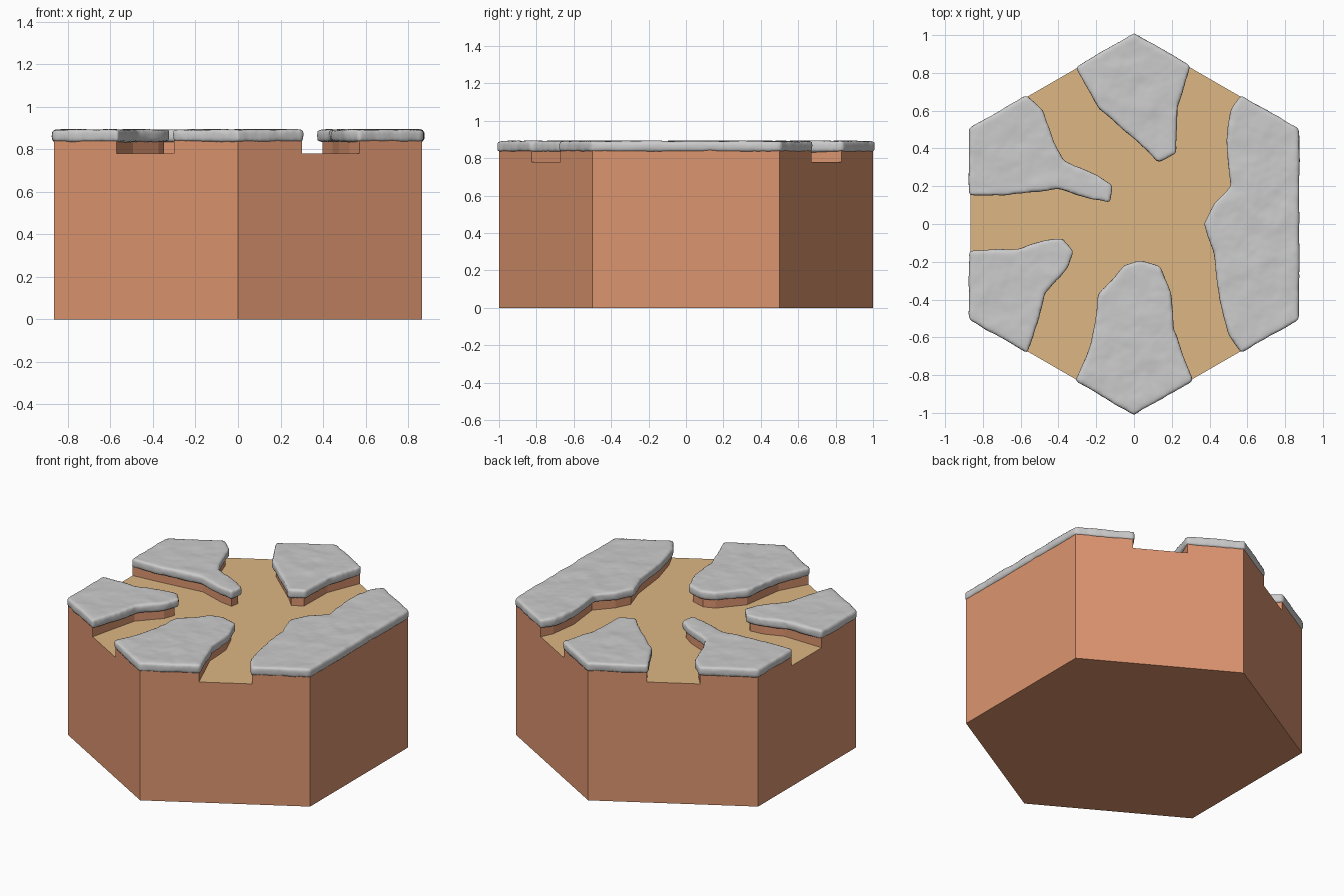
import bpy, bmesh, math
from mathutils import Vector

if "Cube" in bpy.data.objects:
    bpy.data.objects.remove(bpy.data.objects["Cube"])

PATH_Z, BODY_Z, SNOW_Z, SNOW_TOP = 0.78, 0.845, 0.834, 0.892

# Banks counter-clockwise: inner edge beside the path, then the hexagon corners behind it
BANKS = {
    "right": ([(.57, -.67), (.51, -.58), (.46, -.4), (.43, -.15), (.38, 0), (.43, .1),
               (.52, .2), (.495, .42), (.52, .6), (.57, .67)], [(.866, .5), (.866, -.5)]),
    "back": ([(.29, .833), (.22, .62), (.215, .38), (.13, .335), (.07, .4), (-.18, .62),
              (-.3, .827)], [(0, 1)]),
    "back_left": ([(-.57, .67), (-.49, .6), (-.43, .43), (-.38, .33), (-.2, .255), (-.12, .2),
                   (-.135, .125), (-.23, .14), (-.4, .195), (-.7, .16), (-.866, .16)],
                  [(-.866, .5)]),
    "front_left": ([(-.866, -.15), (-.6, -.14), (-.48, -.095), (-.38, -.085), (-.33, -.15),
                    (-.36, -.23), (-.48, -.36), (-.52, -.52), (-.57, -.67)], [(-.866, -.5)]),
    "front": ([(-.3, -.827), (-.22, -.65), (-.18, -.38), (-.05, -.23), (.03, -.2), (.13, -.23),
               (.19, -.37), (.2, -.55), (.3, -.827)], [(0, -1)]),
}


def material(name, rgb):
    m = bpy.data.materials.new(name)
    m.diffuse_color = (*rgb, 1)
    m.use_nodes = True
    m.node_tree.nodes["Principled BSDF"].inputs["Base Color"].default_value = m.diffuse_color
    return m


def prism(name, outline, z0, z1):
    bm = bmesh.new()
    base = bm.faces.new([bm.verts.new((p[0], p[1], z0)) for p in outline])
    ext = bmesh.ops.extrude_face_region(bm, geom=[base], use_keep_orig=True)
    verts = [g for g in ext["geom"] if isinstance(g, bmesh.types.BMVert)]
    bmesh.ops.translate(bm, verts=verts, vec=(0, 0, z1 - z0))
    bmesh.ops.recalc_face_normals(bm, faces=bm.faces)
    me = bpy.data.meshes.new(name)
    bm.to_mesh(me)
    bm.free()
    ob = bpy.data.objects.new(name, me)
    bpy.context.collection.objects.link(ob)
    return ob


def offset(points, d):
    """Move a clockwise closed outline outwards by d."""
    pts = [Vector(p) for p in points]
    out = []
    for i, p in enumerate(pts):
        a = (p - pts[i - 1]).normalized()
        b = (pts[(i + 1) % len(pts)] - p).normalized()
        na, nb = Vector((-a.y, a.x)), Vector((-b.y, b.x))
        n = (na + nb).normalized()
        out.append(p + n * d / max(n.dot(na), 0.6))
    return out


# Hexagonal earth block with the branching path sunk into its top
hexagon = [(math.sin(i * math.pi / 3), math.cos(i * math.pi / 3)) for i in range(6)]
block = prism("earth_block", hexagon, 0, BODY_Z)
path = []
for inner, corners in BANKS.values():
    shrunk = offset(inner + corners, -0.015)[1:len(inner) - 1]
    start, end = Vector(inner[0]), Vector(inner[-1])
    path += [start * 1.1, start] + shrunk + [end, end * 1.1]
cutter = prism("path_cutter", path, PATH_Z, 1.0)
cutter.hide_render = True
cut = block.modifiers.new("path", 'BOOLEAN')
cut.operation, cut.solver, cut.object = 'DIFFERENCE', 'EXACT', cutter
bpy.context.view_layer.update()
dg = bpy.context.evaluated_depsgraph_get()
carved = bpy.data.meshes.new_from_object(block.evaluated_get(dg))
block.modifiers.clear()
block.data = carved
bpy.data.objects.remove(cutter)

# Brown earth, tan path floor
carved.materials.clear()
carved.materials.append(material("earth", (0.72, 0.30, 0.16)))
carved.materials.append(material("path_dirt", (0.73, 0.47, 0.23)))
for f in carved.polygons:
    f.material_index = int(f.normal.z > 0.9 and abs(f.center.z - PATH_Z) < 0.01)

# Soft snow caps on the banks
lumps = bpy.data.textures.new("snow_lumps", 'CLOUDS')
lumps.noise_scale = 0.12
for name, (inner, corners) in BANKS.items():
    snow = prism("snow_" + name, offset(inner + corners, 0.009), SNOW_Z, SNOW_TOP)
    rm = snow.modifiers.new("remesh", 'REMESH')
    rm.mode, rm.voxel_size, rm.use_smooth_shade = 'VOXEL', 0.012, True
    sm = snow.modifiers.new("soften", 'SMOOTH')
    sm.factor, sm.iterations = 0.5, 7
    dp = snow.modifiers.new("lumps", 'DISPLACE')
    dp.texture, dp.strength, dp.mid_level = lumps, 0.012, 0.5
